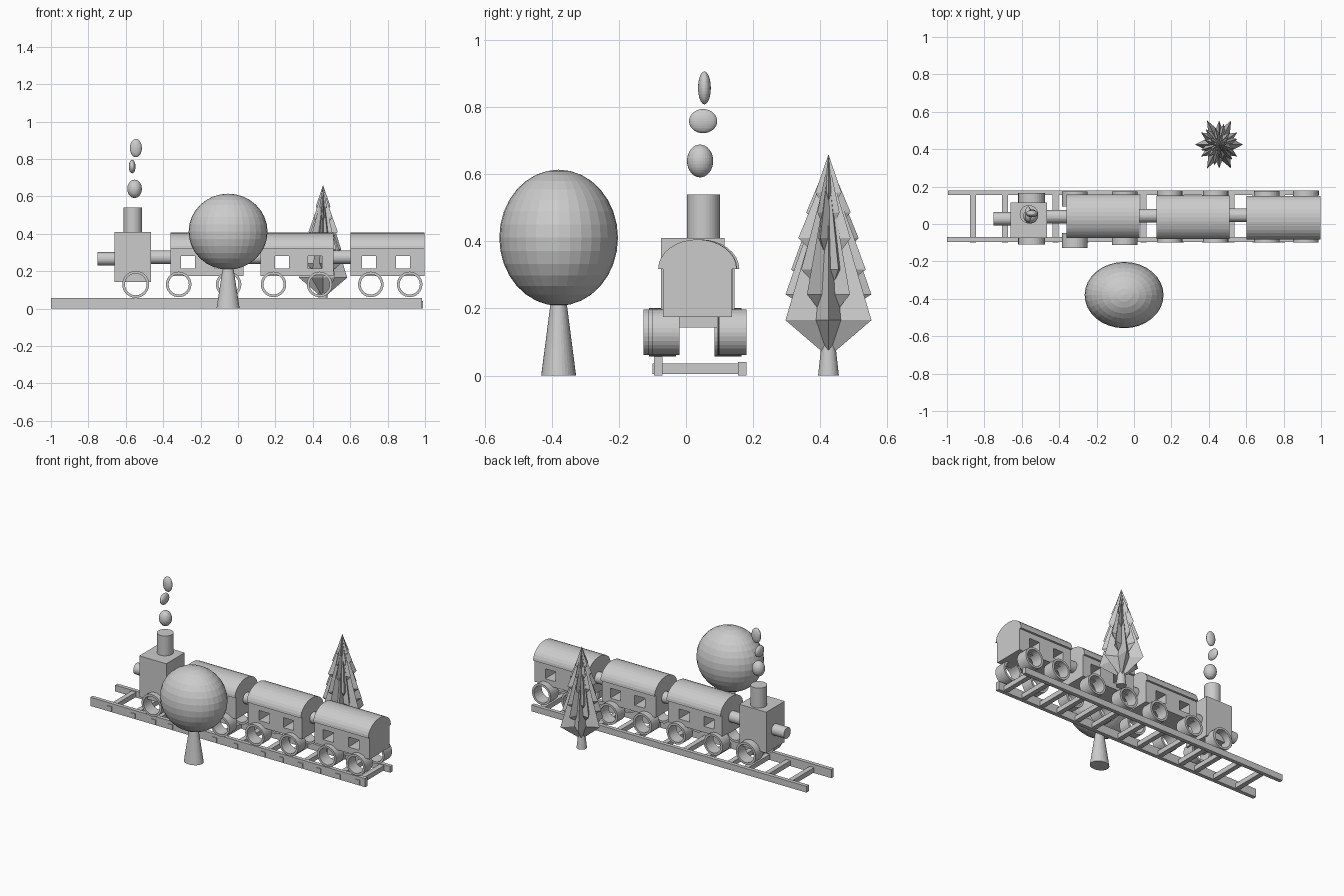
import bpy, bmesh
from math import pi, sin, cos, radians
from mathutils import Matrix

if "Cube" in bpy.data.objects:
    bpy.data.objects.remove(bpy.data.objects["Cube"])

AXIS = {'X': Matrix.Rotation(pi / 2, 4, 'Y'), 'Y': Matrix.Rotation(pi / 2, 4, 'X'), 'Z': Matrix()}


def finish(name, bm, loc=(0, 0, 0)):
    bmesh.ops.recalc_face_normals(bm, faces=bm.faces)
    me = bpy.data.meshes.new(name)
    bm.to_mesh(me)
    bm.free()
    ob = bpy.data.objects.new(name, me)
    ob.location = loc
    bpy.context.collection.objects.link(ob)
    return ob


def box(name, x, y, z):
    bm = bmesh.new()
    bmesh.ops.create_cube(bm, size=1)
    bmesh.ops.scale(bm, vec=[b - a for a, b in (x, y, z)], verts=bm.verts)
    return finish(name, bm, [(a + b) / 2 for a, b in (x, y, z)])


def cylinder(name, loc, r, length, axis='Z', r_top=None, stretch=1, caps=True):
    bm = bmesh.new()
    bmesh.ops.create_cone(bm, cap_ends=caps, segments=32, radius1=r,
                          radius2=r if r_top is None else r_top, depth=length)
    bmesh.ops.scale(bm, vec=(stretch, 1, 1), verts=bm.verts)
    bmesh.ops.transform(bm, matrix=AXIS[axis], verts=bm.verts)
    return finish(name, bm, loc)


def ellipsoid(name, loc, radii):
    bm = bmesh.new()
    bmesh.ops.create_uvsphere(bm, u_segments=32, v_segments=16, radius=1)
    bmesh.ops.scale(bm, vec=radii, verts=bm.verts)
    return finish(name, bm, loc)


def wheel(name, x, y0, y1, r=0.068):
    # Hollow open tube
    ob = cylinder(name, (x, (y0 + y1) / 2, 0.129), r, y1 - y0, 'Y', caps=False)
    mod = ob.modifiers.new("rim", 'SOLIDIFY')
    mod.thickness = 0.014
    mod.offset = -1


def wheel_pair(name, x, front, back, r=0.068):
    wheel(name + "_front", x, front, front + 0.08, r)
    wheel(name + "_back", x, back - 0.08, back, r)


def arched_roof(name, x0, x1, yc, half, z, height, steps=16):
    bm = bmesh.new()
    verts = [bm.verts.new((x0, yc + half * cos(pi * i / steps), z + height * sin(pi * i / steps)))
             for i in range(steps + 1)]
    face = bm.faces.new(verts)
    ext = bmesh.ops.extrude_face_region(bm, geom=[face], use_keep_orig=True)
    bmesh.ops.translate(bm, vec=(x1 - x0, 0, 0),
                        verts=[v for v in ext['geom'] if isinstance(v, bmesh.types.BMVert)])
    return finish(name, bm)


def carriage(name, x0, x1, yc, windows):
    body = box(name + "_body", (x0, x1), (yc - 0.103, yc + 0.103), (0.175, 0.318))
    # Window openings run right through the body
    for i, wx in enumerate(windows):
        cutter = box("window_cutter", (wx, wx + 0.075), (-0.3, 0.3), (0.215, 0.28))
        cutter.hide_render = True
        mod = body.modifiers.new("window_%d" % i, 'BOOLEAN')
        mod.operation = 'DIFFERENCE'
        mod.solver = 'EXACT'
        mod.object = cutter
        bpy.context.view_layer.objects.active = body
        bpy.ops.object.modifier_apply(modifier=mod.name)
        bpy.data.objects.remove(cutter)
    arched_roof(name + "_roof", x0, x1, yc, 0.117, 0.318, 0.088)


# Track
box("front_rail", (-1.0, 0.985), (-0.095, -0.07), (0, 0.056))
box("back_rail", (-0.995, 0.99), (0.155, 0.18), (0, 0.041))
for x in (-0.86, -0.69, -0.54, -0.42, -0.26, -0.1, 0.05, 0.25, 0.38, 0.52, 0.65, 0.79, 0.93):
    box("sleeper", (x - 0.016, x + 0.016), (-0.1, 0.17), (0.005, 0.036))

# Engine
box("engine_body", (-0.66, -0.465), (-0.075, 0.115), (0.143, 0.41))
cylinder("engine_chimney", (-0.562, 0.052, 0.472), 0.049, 0.135)
cylinder("engine_nose", (-0.70, 0.027, 0.265), 0.036, 0.1, 'X')
wheel_pair("engine_wheel", -0.547, -0.11, 0.165, 0.072)

# Carriages, couplings and their wheels
carriage("carriage_1", -0.36, 0.03, 0.042, (-0.305, -0.125))
carriage("carriage_2", 0.12, 0.51, 0.036, (0.198, 0.374))
carriage("carriage_3", 0.602, 0.998, 0.034, (0.663, 0.845))
for x0, x1, y in ((-0.47, -0.35, 0.04), (0.02, 0.13, 0.045), (0.5, 0.61, 0.047)):
    cylinder("coupling", ((x0 + x1) / 2, y, 0.274), 0.036, x1 - x0, 'X')
for i, (x, front, back) in enumerate(((-0.317, -0.127, 0.173), (-0.05, -0.113, 0.175),
                                      (0.19, -0.1, 0.18), (0.436, -0.1, 0.18),
                                      (0.71, -0.1, 0.177), (0.918, -0.1, 0.18))):
    wheel_pair("carriage_wheel_%d" % (i + 1), x, front, back)

# Smoke puffs
ellipsoid("smoke_low", (-0.553, 0.042, 0.64), (0.039, 0.039, 0.049))
ellipsoid("smoke_middle", (-0.566, 0.051, 0.759), (0.018, 0.042, 0.036))
ellipsoid("smoke_high", (-0.546, 0.055, 0.858), (0.032, 0.019, 0.049))

# Round tree
ellipsoid("round_tree_crown", (-0.053, -0.38, 0.411), (0.211, 0.177, 0.203))
cylinder("round_tree_trunk", (-0.053, -0.38, 0.12), 0.052, 0.24, r_top=0.021, stretch=1.19)

# Pine tree: six-pointed star tiers, each turned against the one below
PX, PY = 0.455, 0.425
cylinder("pine_trunk", (PX, PY, 0.05), 0.031, 0.1, r_top=0.02)
tiers = ((0.165, 0.148, 0, 0.055, 0.60), (0.242, 0.128, 30, 0.16, 0.61),
         (0.316, 0.115, 15, 0.23, 0.62), (0.41, 0.093, 45, 0.32, 0.63),
         (0.487, 0.066, 30, 0.41, 0.645), (0.546, 0.045, 0, 0.48, 0.66))
for z, r, turn, low, high in tiers:
    bm = bmesh.new()
    ring = []
    for i in range(12):
        a = radians(turn + 30 * i)
        rr = r if i % 2 == 0 else r * 0.5
        ring.append(bm.verts.new((0.87 * rr * cos(a), rr * sin(a), z)))
    bottom, top = bm.verts.new((0, 0, low)), bm.verts.new((0, 0, high))
    for i in range(12):
        a, b = ring[i], ring[(i + 1) % 12]
        bm.faces.new((a, b, top))
        bm.faces.new((b, a, bottom))
    finish("pine_tier", bm, (PX, PY, 0))
